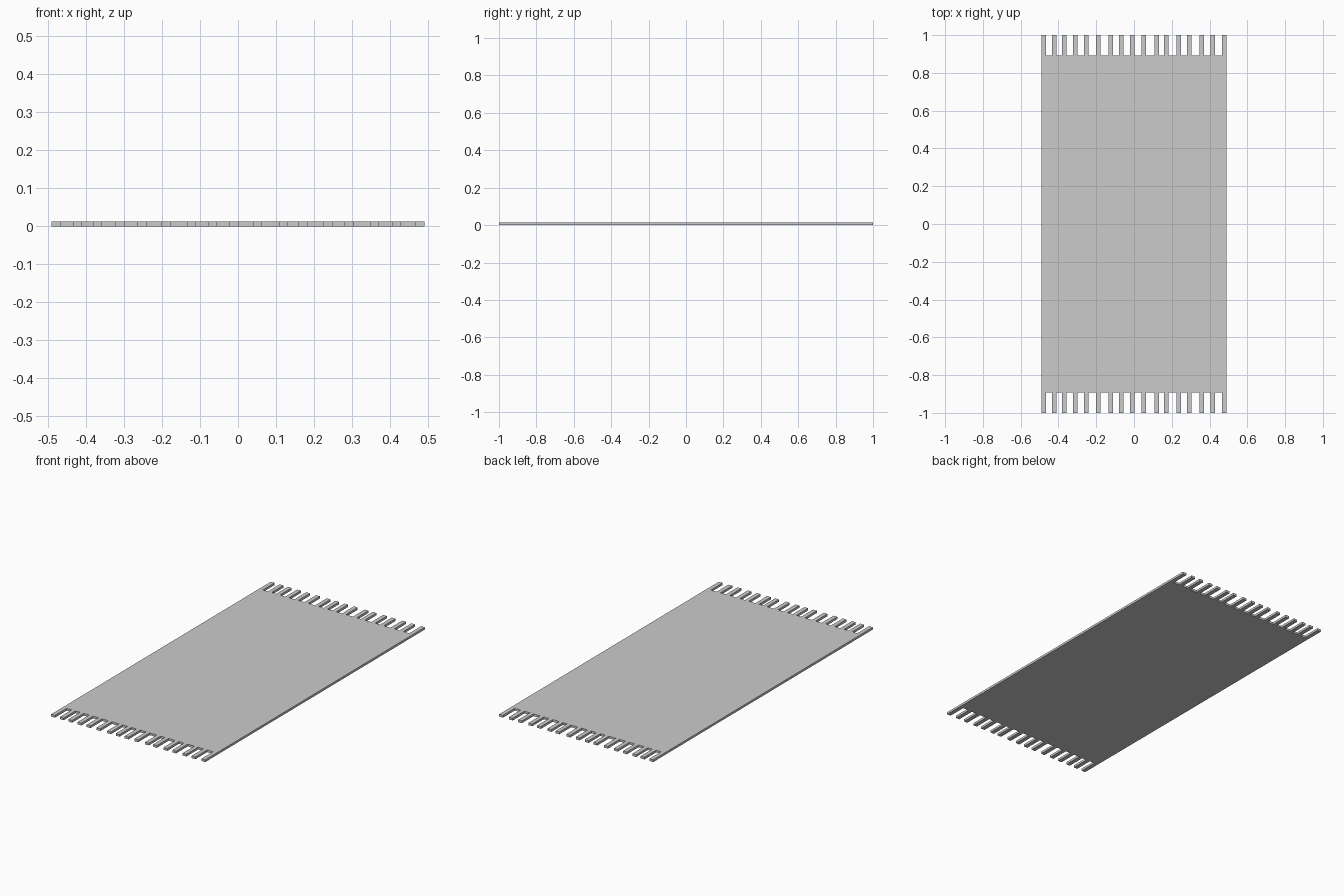
import bpy, bmesh
from mathutils import Matrix

if "Cube" in bpy.data.objects:
    bpy.data.objects.remove(bpy.data.objects["Cube"])

THICK = 0.013
HALF_W = 0.491
BODY_Y = 0.893
# Slightly irregular tassel spacing, left to right
TASSEL_X = [-0.479, -0.423, -0.37, -0.311, -0.253, -0.190, -0.122, -0.067, -0.010,
            0.051, 0.120, 0.171, 0.237, 0.293, 0.359, 0.417, 0.479]
TASSEL_W = 0.024


def add_box(bm, x0, x1, y0, y1):
    """Flat slab standing on z = 0."""
    m = (Matrix.Translation(((x0 + x1) / 2, (y0 + y1) / 2, THICK / 2))
         @ Matrix.Diagonal((x1 - x0, y1 - y0, THICK, 1)))
    bmesh.ops.create_cube(bm, size=1, matrix=m)


def make_object(name, bm):
    mesh = bpy.data.meshes.new(name)
    bm.to_mesh(mesh)
    bm.free()
    obj = bpy.data.objects.new(name, mesh)
    bpy.context.collection.objects.link(obj)
    return obj


# Rug body
bm = bmesh.new()
add_box(bm, -HALF_W, HALF_W, -BODY_Y, BODY_Y)
make_object("rug_body", bm)

# Fringe tassels, mirrored to the other end
bm = bmesh.new()
for x in TASSEL_X:
    add_box(bm, x - TASSEL_W / 2, x + TASSEL_W / 2, -1.0, -BODY_Y)
# Drop the hidden faces that meet the body
inner = [f for f in bm.faces if f.calc_center_median().y > -BODY_Y - 1e-4]
bmesh.ops.delete(bm, geom=inner, context='FACES')
fringe = make_object("fringe", bm)
mirror = fringe.modifiers.new("mirror_ends", 'MIRROR')
mirror.use_axis = (False, True, False)
mirror.use_mirror_merge = False
